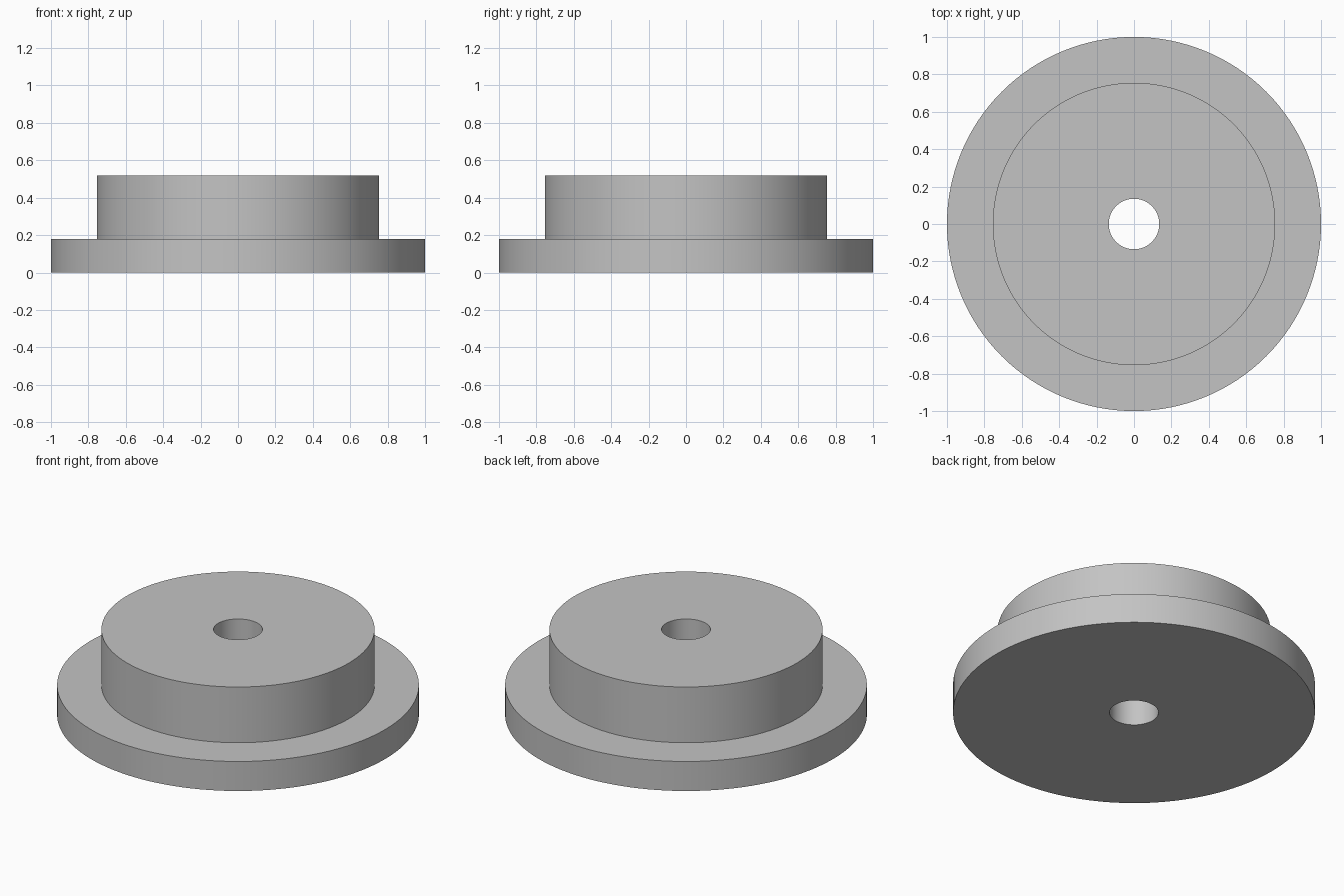
import bpy
import bmesh
import math

cube = bpy.data.objects.get("Cube")
if cube:
    bpy.data.objects.remove(cube, do_unlink=True)

SEGMENTS = 128
BORE, HUB, FLANGE = 0.135, 0.755, 1.0      # radii
STEP, TOP = 0.18, 0.52                     # heights

# Plain grey material
grey = bpy.data.materials.new("light grey")
grey.use_nodes = True
colour = (0.55, 0.55, 0.55, 1.0)
grey.diffuse_color = colour
grey.node_tree.nodes["Principled BSDF"].inputs["Base Color"].default_value = colour


def lathe(name, profile, material):
    """Turn a closed (radius, height) profile around the z axis."""
    bm = bmesh.new()
    verts = [bm.verts.new((r, 0, z)) for r, z in profile]
    edges = [bm.edges.new((verts[i - 1], verts[i])) for i in range(len(verts))]
    bmesh.ops.spin(bm, geom=verts + edges, cent=(0, 0, 0), axis=(0, 0, 1),
                   angle=math.tau, steps=SEGMENTS, use_merge=True)
    bmesh.ops.remove_doubles(bm, verts=bm.verts[:], dist=1e-5)
    bmesh.ops.recalc_face_normals(bm, faces=bm.faces[:])
    mesh = bpy.data.meshes.new(name)
    bm.to_mesh(mesh)
    bm.free()
    mesh.materials.append(material)
    obj = bpy.data.objects.new(name, mesh)
    bpy.context.collection.objects.link(obj)
    bpy.ops.object.select_all(action="DESELECT")
    obj.select_set(True)
    bpy.context.view_layer.objects.active = obj
    bpy.ops.object.shade_smooth_by_angle(angle=math.radians(30))
    return obj


# Wide flange with a raised hub and a bore straight through both
lathe("flanged_hub", [(BORE, 0), (FLANGE, 0), (FLANGE, STEP),
                      (HUB, STEP), (HUB, TOP), (BORE, TOP)], grey)
